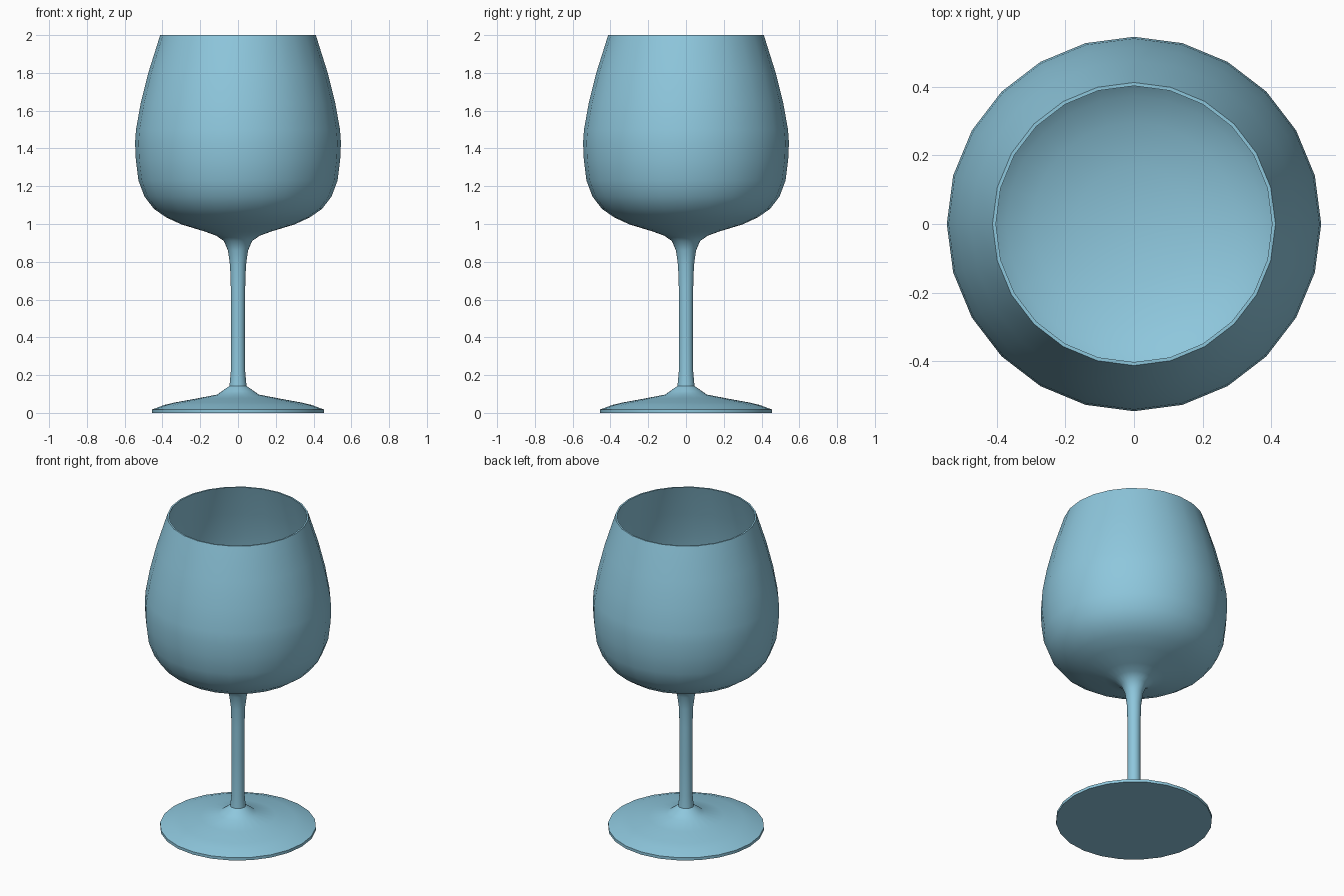
import bpy
import bmesh
import math

SEGMENTS = 24

cube = bpy.data.objects.get("Cube")
if cube:
    bpy.data.objects.remove(cube, do_unlink=True)

# One pale blue for the whole glass
blue = bpy.data.materials.new("pale_blue")
blue.use_nodes = True
color = (0.27, 0.57, 0.72, 1)
blue.diffuse_color = color
blue.node_tree.nodes["Principled BSDF"].inputs["Base Color"].default_value = color


def lathe(name, profile, crease):
    """Turn a (radius, height) profile around the z axis."""
    bm = bmesh.new()
    rings = []
    for r, z in profile:
        if r == 0:
            rings.append([bm.verts.new((0, 0, z))] * SEGMENTS)
        else:
            angles = [math.tau * i / SEGMENTS for i in range(SEGMENTS)]
            rings.append([bm.verts.new((r * math.cos(a), r * math.sin(a), z))
                          for a in angles])
    for low, high in zip(rings, rings[1:]):
        for i in range(SEGMENTS):
            j = (i + 1) % SEGMENTS
            corners = dict.fromkeys((low[i], low[j], high[j], high[i]))
            bm.faces.new(list(corners))
    mesh = bpy.data.meshes.new(name)
    bm.to_mesh(mesh)
    bm.free()
    mesh.materials.append(blue)
    obj = bpy.data.objects.new(name, mesh)
    bpy.context.collection.objects.link(obj)
    bpy.ops.object.select_all(action="DESELECT")
    obj.select_set(True)
    bpy.context.view_layer.objects.active = obj
    bpy.ops.object.shade_smooth_by_angle(angle=math.radians(crease))
    return obj


# Foot: flat disc with a thin lip rising to the stem
lathe("foot", [(0, 0), (0.455, 0), (0.455, 0.018), (0.39, 0.042), (0.335, 0.055),
               (0.22, 0.076), (0.11, 0.097), (0.085, 0.115), (0.045, 0.143)], 40)

# Stem flaring into the bowl, over the rim and down the thin inner wall
outside = [(0.045, 0.143), (0.038, 0.22), (0.037, 0.45), (0.038, 0.66),
           (0.042, 0.78), (0.053, 0.86), (0.075, 0.91), (0.115, 0.938),
           (0.175, 0.96), (0.3, 0.998), (0.38, 1.035), (0.445, 1.08),
           (0.495, 1.145), (0.527, 1.23), (0.541, 1.34), (0.545, 1.43),
           (0.54, 1.5), (0.515, 1.64), (0.475, 1.8), (0.412, 2)]
inside = [(0.402, 2), (0.463, 1.8), (0.502, 1.64), (0.526, 1.5), (0.531, 1.43),
          (0.527, 1.34), (0.513, 1.235), (0.482, 1.155), (0.435, 1.095),
          (0.372, 1.052), (0.295, 1.016), (0.17, 0.985), (0, 0.97)]
lathe("stem_and_bowl", outside + inside, 50)
